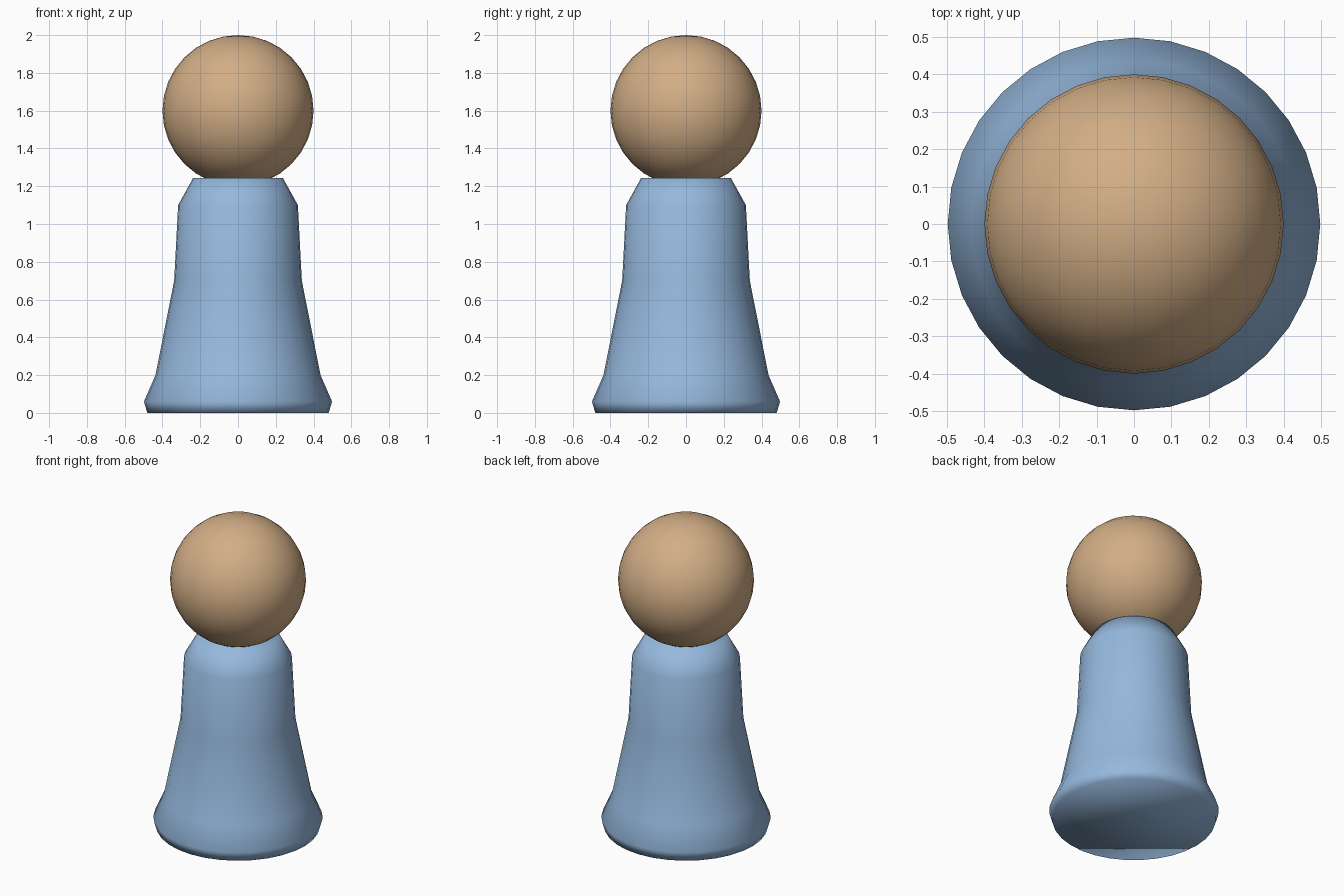
import bpy
import bmesh
from math import cos, sin, tau

SEGMENTS = 32

if "Cube" in bpy.data.objects:
    bpy.data.objects.remove(bpy.data.objects["Cube"], do_unlink=True)


def make_material(name, rgb):
    mat = bpy.data.materials.new(name)
    mat.use_nodes = True
    colour = (*rgb, 1.0)
    mat.diffuse_color = colour
    mat.node_tree.nodes["Principled BSDF"].inputs["Base Color"].default_value = colour
    return mat


def finish(bm, name, mat):
    """Turn the bmesh into a fully smooth-shaded object."""
    bmesh.ops.recalc_face_normals(bm, faces=bm.faces)
    for face in bm.faces:
        face.smooth = True
    mesh = bpy.data.meshes.new(name)
    bm.to_mesh(mesh)
    bm.free()
    mesh.materials.append(mat)
    obj = bpy.data.objects.new(name, mesh)
    bpy.context.collection.objects.link(obj)
    return obj


def lathe(name, profile, mat):
    """Spin (radius, height) points around z and cap both ends."""
    bm = bmesh.new()
    rings = [[bm.verts.new((r * cos(tau * i / SEGMENTS), r * sin(tau * i / SEGMENTS), z))
              for i in range(SEGMENTS)] for r, z in profile]
    for low, high in zip(rings, rings[1:]):
        for i in range(SEGMENTS):
            j = (i + 1) % SEGMENTS
            bm.faces.new((low[i], low[j], high[j], high[i]))
    bm.faces.new(rings[0][::-1])
    bm.faces.new(rings[-1])
    return finish(bm, name, mat)


blue = make_material("soft blue", (0.305, 0.485, 0.73))
tan = make_material("warm tan", (0.645, 0.423, 0.238))

# Flared body with foot rim and sloped shoulders
body_profile = [(0.48, 0.0), (0.498, 0.06), (0.437, 0.20),
                (0.338, 0.70), (0.317, 1.10), (0.238, 1.243)]
lathe("body", body_profile, blue)

# Round head resting in the neck
bm = bmesh.new()
bmesh.ops.create_uvsphere(bm, u_segments=SEGMENTS, v_segments=SEGMENTS // 2, radius=0.4)
bmesh.ops.translate(bm, verts=bm.verts, vec=(0, 0, 1.6))
finish(bm, "head", tan)
